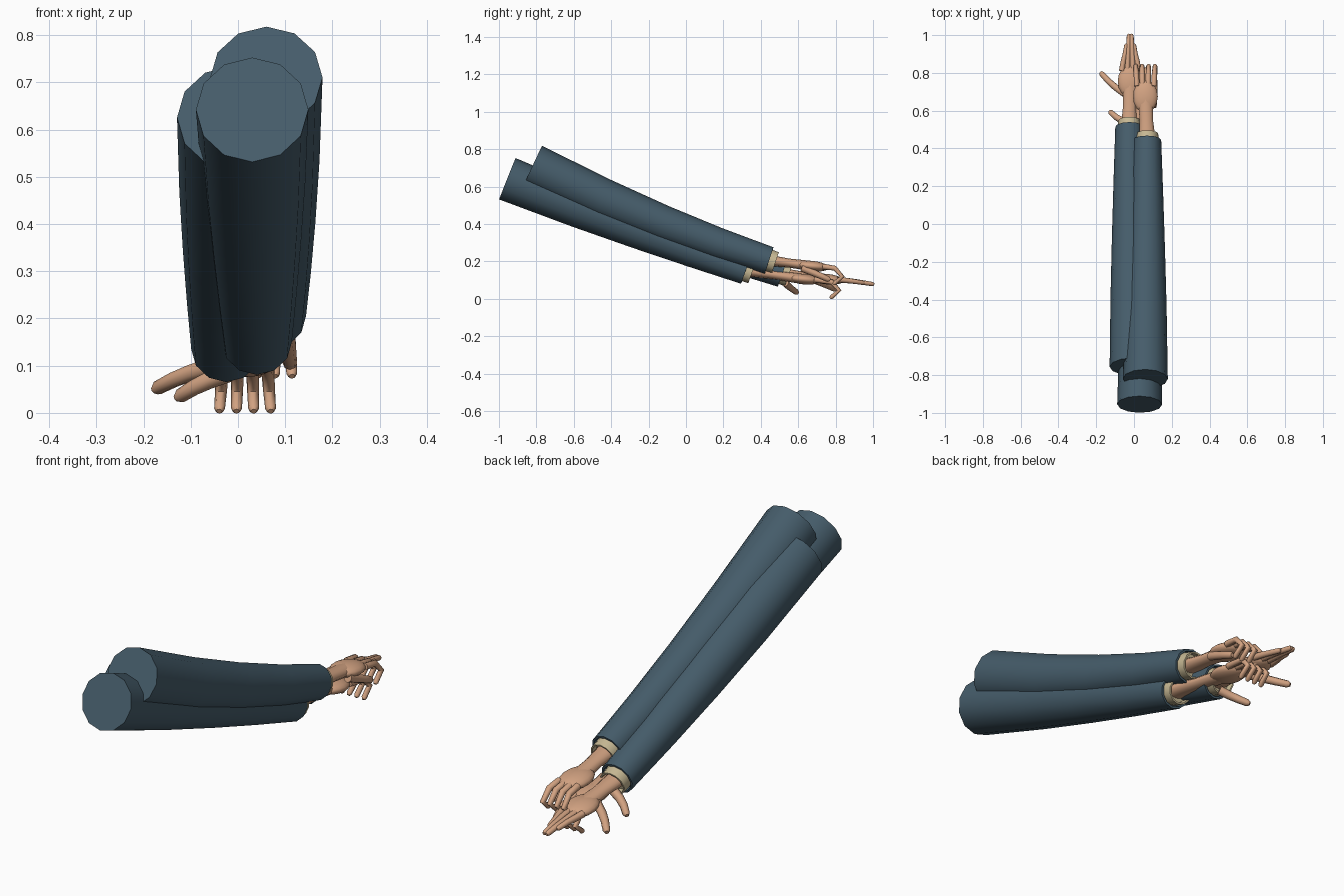
import bpy, bmesh, math
from mathutils import Vector, Matrix

if "Cube" in bpy.data.objects:
    bpy.data.objects.remove(bpy.data.objects["Cube"])


def material(name, col):
    m = bpy.data.materials.new(name)
    m.diffuse_color = (*col, 1)
    m.use_nodes = True
    m.node_tree.nodes["Principled BSDF"].inputs["Base Color"].default_value = m.diffuse_color
    return m


CLOTH = material("slate cloth", (0.06, 0.108, 0.145))
SKIN = material("skin", (0.64, 0.36, 0.22))
CUFF = material("cream cuff", (0.58, 0.49, 0.30))


def finish(bm, name, mat, angle=45):
    bmesh.ops.recalc_face_normals(bm, faces=bm.faces[:])
    me = bpy.data.meshes.new(name)
    bm.to_mesh(me)
    bm.free()
    me.materials.append(mat)
    ob = bpy.data.objects.new(name, me)
    bpy.context.collection.objects.link(ob)
    bpy.ops.object.select_all(action='DESELECT')
    ob.select_set(True)
    bpy.context.view_layer.objects.active = ob
    bpy.ops.object.shade_smooth_by_angle(angle=math.radians(angle))


def tube(bm, pts, radii, n=8, hollow=0.0, flat=1.0):
    """Capped tube along points; hollow sinks the far end cap by that depth."""
    rings = []

    def ring(c, t, r):
        side = Vector((1, 0, 0))
        side = (side - t * side.dot(t)).normalized()
        up = side.cross(t)
        rings.append([bm.verts.new(c + side * r * math.sin(a) + up * r * flat * math.cos(a))
                      for a in (2 * math.pi * k / n for k in range(n))])

    for i, (p, r) in enumerate(zip(pts, radii)):
        t = (pts[min(i + 1, len(pts) - 1)] - pts[max(i - 1, 0)]).normalized()
        ring(p, t, r)
    if hollow:
        ring(pts[-1], t, radii[-1] * 0.88)
        ring(pts[-1] - t * hollow, t, radii[-1] * 0.86)
    for a, b in zip(rings, rings[1:]):
        for k in range(n):
            bm.faces.new((a[k], a[(k + 1) % n], b[(k + 1) % n], b[k]))
    bm.faces.new(rings[0])
    bm.faces.new(rings[-1])


def digit(bm, pts, r):
    """Jointed finger or thumb with a rounded tip."""
    d = (pts[-1] - pts[-2]).normalized()
    radii = [r * (1 - 0.08 * i) for i in range(len(pts))]
    tube(bm, pts + [pts[-1] + d * r * 0.6], radii + [radii[-1] * 0.55])


def finger(bm, knuckle, k, lengths, pitches, fan):
    """Finger number k, each bone turned down by its own pitch."""
    pts = [knuckle]
    for length, pitch in zip(lengths, pitches):
        a = math.radians(pitch)
        pts.append(pts[-1] + Vector((k * fan, length * math.cos(a), length * math.sin(a))))
    digit(bm, pts, 0.015)


def arm(name, shoulder, end, sag, palm, curl, reach, thumb_root, thumb_tip):
    shoulder, end, palm = Vector(shoulder), Vector(end), Vector(palm)

    # Sleeve: tapering, slightly sagging, hollow at the wrist
    path, radii = [], []
    for t in (0, .3, .55, .78, 1):
        path.append(shoulder.lerp(end, t) - Vector((0, 0, sag * 4 * t * (1 - t))))
        radii.append(.119 - .045 * t ** 1.3)
    bm = bmesh.new()
    tube(bm, path, radii, n=12, hollow=.02)
    finish(bm, name + "_sleeve", CLOTH)

    # Shirt cuff showing past the sleeve
    d = (path[-1] - path[-2]).normalized()
    bm = bmesh.new()
    tube(bm, [end - d * .03, end + d * .035], [.06, .058], n=12, hollow=.03)
    finish(bm, name + "_cuff", CUFF)

    # Wrist and rounded palm
    bm = bmesh.new()
    tube(bm, [end, end.lerp(palm, .45), palm], [.046, .037, .042], n=10, flat=.65)
    m = (Matrix.Translation(palm) @ Matrix.Rotation(math.radians(-6), 4, 'X')
         @ Matrix.Diagonal((.066, .088, .028, 1)))
    bmesh.ops.create_uvsphere(bm, u_segments=16, v_segments=10, radius=1, matrix=m)

    # Four fingers, curled into a grip or held out straight
    for k in (-1.5, -.5, .5, 1.5):
        knuckle = palm + Vector((k * .03, .055, -.002))
        if curl:
            finger(bm, knuckle, k, (reach, .06, .055), (-8, -48, -139), .002)
        else:
            s = 1.08 if abs(k) < 1 else .78
            finger(bm, knuckle, k, (reach * s, .045 * s, .065 * s), (-6, -7, -9), -.0055)

    # Thumb, bending a little at its middle
    root, tip = Vector(thumb_root), Vector(thumb_tip)
    bend = Vector((0, -.008, .004))
    digit(bm, [root, root.lerp(tip, .4) + bend, root.lerp(tip, .72) + bend, tip], .02)
    finish(bm, name + "_hand", SKIN, 60)


arm("lower", (.03, -.955, .642), (.04, .32, .15), .006,
    (.015, .63, .105), True, .095, (-.02, .53, .085), (-.122, .59, .036))
arm("upper", (.06, -.82, .71), (.07, .445, .205), .03,
    (.06, .675, .175), True, .066, (.10, .62, .165), (.11, .76, .105))
arm("left", (-.01, -.755, .625), (-.025, .515, .135), .014,
    (-.02, .755, .105), False, .065, (-.05, .69, .10), (-.17, .795, .053))
